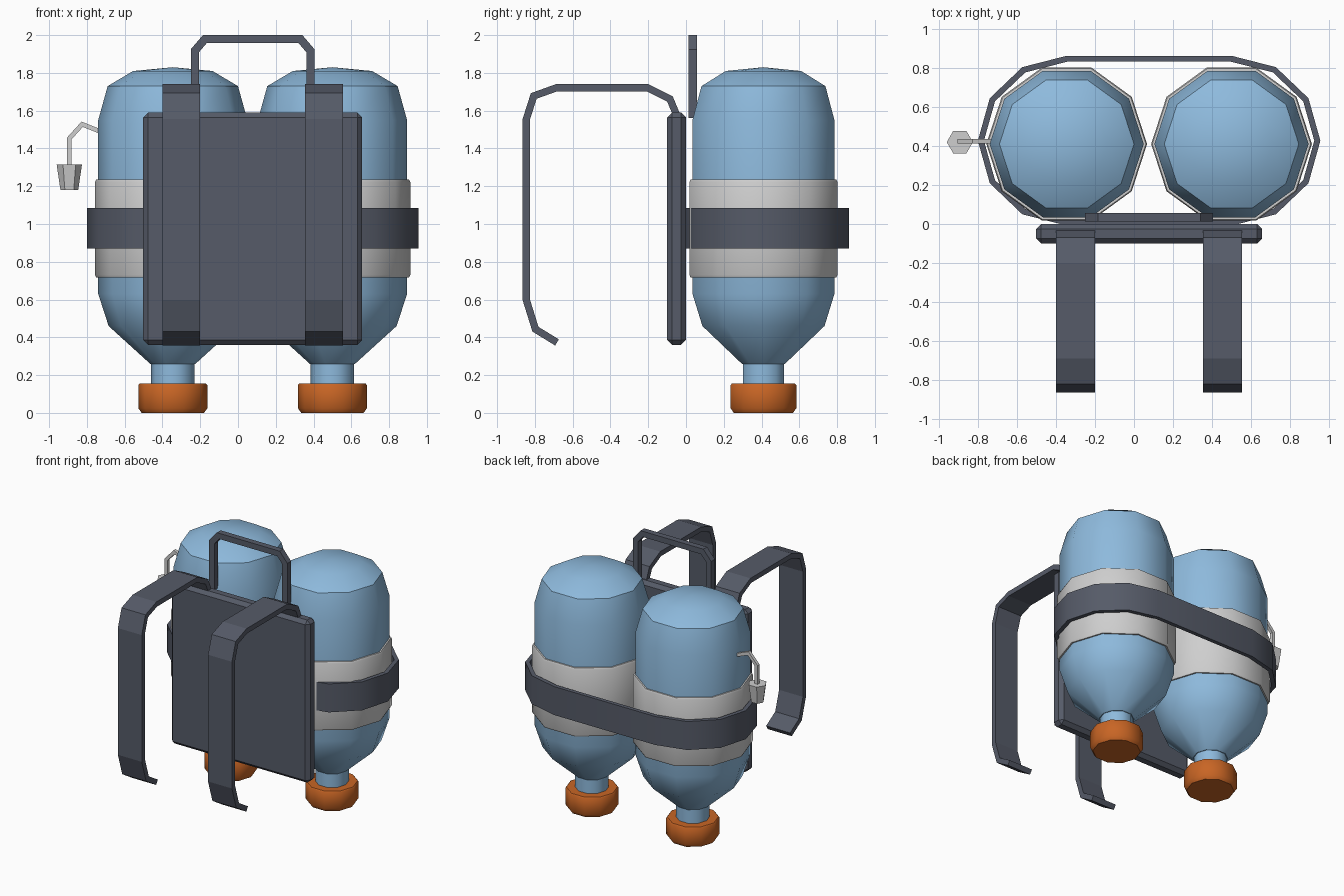
import bpy, bmesh, math
from mathutils import Vector

if "Cube" in bpy.data.objects:
    bpy.data.objects.remove(bpy.data.objects["Cube"])

MID = 0.0775          # x of the pack's own centre line
BY = 0.41             # y of the bottle axes


def material(name, rgb):
    m = bpy.data.materials.new(name)
    m.diffuse_color = (*rgb, 1)
    m.use_nodes = True
    m.node_tree.nodes["Principled BSDF"].inputs["Base Color"].default_value = m.diffuse_color
    return m


BLUE = material("bottle blue", (0.27, 0.49, 0.72))
GREY = material("light grey", (0.62, 0.62, 0.62))
DARK = material("dark slate", (0.092, 0.104, 0.138))
ORANGE = material("cap orange", (0.58, 0.13, 0.018))


def finish(bm, name, mat, smooth=None):
    bmesh.ops.recalc_face_normals(bm, faces=bm.faces)
    me = bpy.data.meshes.new(name)
    bm.to_mesh(me)
    bm.free()
    me.materials.append(mat)
    ob = bpy.data.objects.new(name, me)
    bpy.context.collection.objects.link(ob)
    if smooth:
        bpy.ops.object.select_all(action='DESELECT')
        ob.select_set(True)
        bpy.context.view_layer.objects.active = ob
        bpy.ops.object.shade_smooth_by_angle(angle=math.radians(smooth))
    return ob


def lathe(name, mat, profile, x, y, sides=10, smooth=None, ring=False):
    """Revolve (radius, z) points; ring=True closes the profile on itself."""
    bm = bmesh.new()
    rows = []
    for r, z in profile:
        if r == 0:
            rows.append([bm.verts.new((x, y, z))] * sides)
        else:
            rows.append([bm.verts.new((x + r * math.cos(a), y + r * math.sin(a), z))
                         for a in (2 * math.pi * i / sides for i in range(sides))])
    pairs = list(zip(rows, rows[1:])) + ([(rows[-1], rows[0])] if ring else [])
    for a, b in pairs:
        for i in range(sides):
            j = (i + 1) % sides
            bm.faces.new(list(dict.fromkeys((a[i], a[j], b[j], b[i]))))
    return finish(bm, name, mat, smooth)


def band(name, mat, pts, thick, lo, hi, place, closed=False, smooth=None):
    """Mitred flat bar along a 2D path, extruded from lo to hi across it."""
    pts = [Vector(p) for p in pts]
    n = len(pts)
    bm = bmesh.new()
    rows = []
    for i, p in enumerate(pts):
        d1 = (p - pts[i - 1]).normalized() if closed or i else None
        d2 = (pts[(i + 1) % n] - p).normalized() if closed or i < n - 1 else d1
        d1 = d1 or d2
        n1, n2 = Vector((-d1.y, d1.x)), Vector((-d2.y, d2.x))
        m = (n1 + n2).normalized()
        o = m * (thick / 2 / m.dot(n1))
        rows.append([bm.verts.new(place(q.x, q.y, w)) for q, w in
                     ((p + o, lo), (p + o, hi), (p - o, hi), (p - o, lo))])
    for i in range(n if closed else n - 1):
        a, b = rows[i], rows[(i + 1) % n]
        for k in range(4):
            bm.faces.new((a[k], a[(k + 1) % 4], b[(k + 1) % 4], b[k]))
    if not closed:
        bm.faces.new(rows[0])
        bm.faces.new(rows[-1])
    return finish(bm, name, mat, smooth)


# Bottles, each with cap and label sleeve
for side, x in (("left", -0.345), ("right", 0.5)):
    lathe(side + "_bottle", BLUE,
          [(0, 0.13), (0.115, 0.13), (0.115, 0.26), (0.12, 0.26), (0.34, 0.46), (0.395, 0.63),
           (0.395, 1.55), (0.345, 1.73), (0.21, 1.81), (0, 1.83)], x, BY, smooth=40)
    lathe(side + "_cap", ORANGE,
          [(0, 0), (0.165, 0), (0.183, 0.025), (0.183, 0.147), (0.176, 0.155), (0, 0.155)],
          x, BY, smooth=40)
    lathe(side + "_label", GREY,
          [(0.39, 0.717), (0.406, 0.717), (0.412, 0.73), (0.412, 1.222), (0.406, 1.235),
           (0.39, 1.235)], x, BY, smooth=40, ring=True)

# Belt round both bottles
loop = []
for cx, start in ((0.5, -90), (-0.345, 90)):
    for k in range(7):
        a = math.radians(start + 30 * k)
        loop.append((cx + 0.44 * math.cos(a), 0.427 + 0.42 * math.sin(a)))
band("belt", DARK, loop, 0.03, 0.87, 1.085, lambda u, v, w: (u, v, w), closed=True, smooth=35)

# Back plate with chamfered edges
bm = bmesh.new()
bmesh.ops.create_cube(bm, size=1)
for v in bm.verts:
    v.co = (MID + v.co.x * 1.16, -0.05 + v.co.y * 0.1, 0.975 + v.co.z * 1.23)
bmesh.ops.bevel(bm, geom=bm.edges[:], offset=0.026, segments=1, affect='EDGES')
finish(bm, "back_plate", DARK)

# Shoulder straps
strap = [(-0.05, 1.55), (-0.053, 1.585), (-0.085, 1.662), (-0.204, 1.721), (-0.686, 1.721),
         (-0.806, 1.678), (-0.846, 1.553), (-0.846, 0.6), (-0.797, 0.443), (-0.683, 0.373)]
for side, s in (("left", -1), ("right", 1)):
    cx = MID + s * 0.3775
    band(side + "_strap", DARK, strap, 0.038, cx - 0.1, cx + 0.1, lambda u, v, w: (w, u, v))

# Carry handle
half = [(0.306, 1.56), (0.306, 1.917), (0.253, 1.979)]
path = [(MID + u, v) for u, v in half] + [(MID - u, v) for u, v in reversed(half)]
band("carry_handle", DARK, path, 0.043, 0.012, 0.057, lambda u, v, w: (u, w, v))

# Drinking tube and mouthpiece
band("tube", GREY, [(-0.71, 1.482), (-0.825, 1.528), (-0.893, 1.453), (-0.893, 1.29)],
     0.024, BY + 0.003, BY + 0.027, lambda u, v, w: (u, w, v))
lathe("mouthpiece", GREY, [(0, 1.18), (0.047, 1.18), (0.067, 1.315), (0, 1.315)],
      -0.893, BY + 0.01, sides=6)
